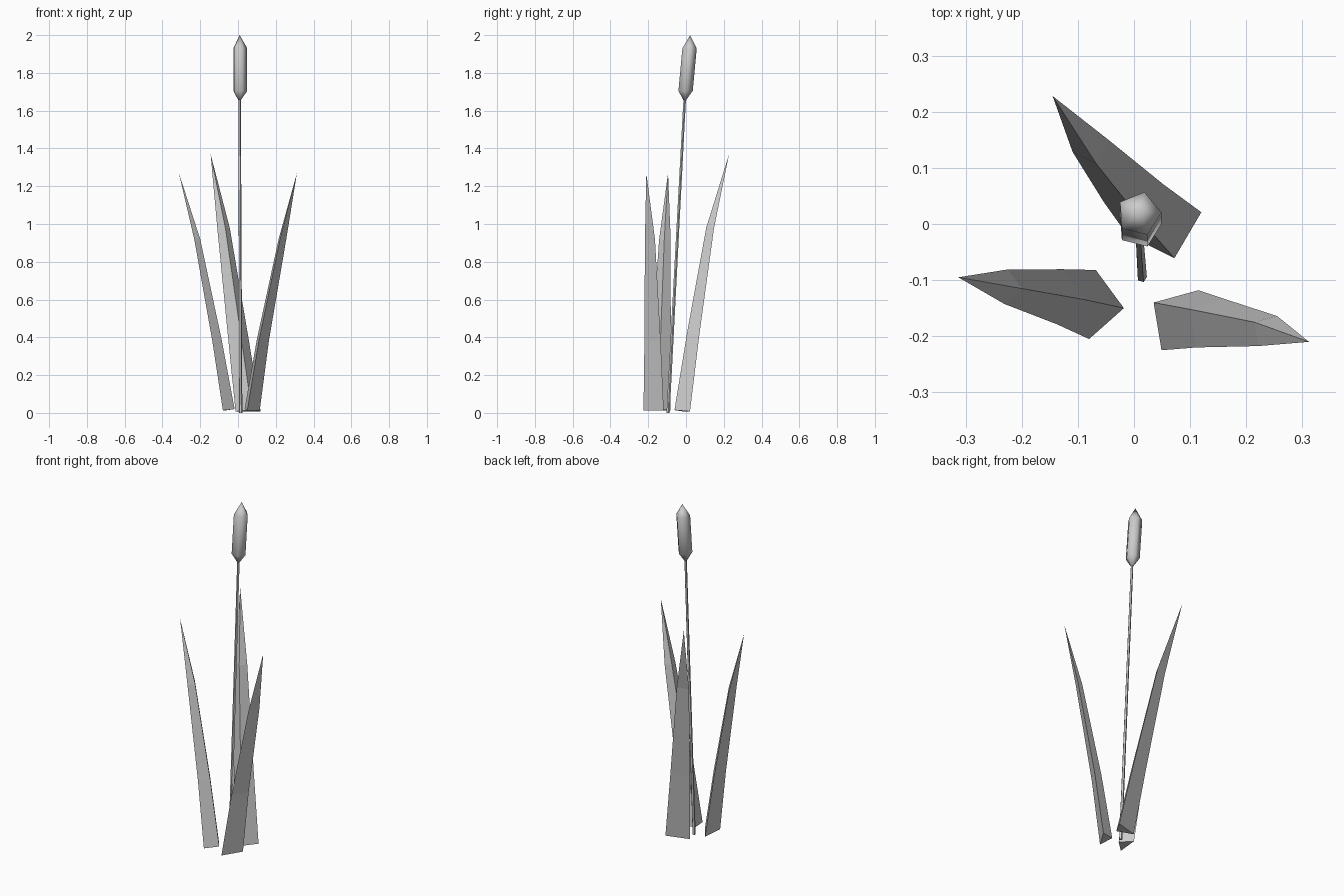
import bpy
import math
from mathutils import Vector

if "Cube" in bpy.data.objects:
    bpy.data.objects.remove(bpy.data.objects["Cube"])


def make_object(name, verts, faces, smooth=False):
    mesh = bpy.data.meshes.new(name)
    mesh.from_pydata(verts, [], faces)
    mesh.polygons.foreach_set("use_smooth", [smooth] * len(faces))
    mesh.update()
    obj = bpy.data.objects.new(name, mesh)
    bpy.context.collection.objects.link(obj)
    return obj


def skin(rings, tip=None):
    """Join equal rings into a capped solid, optionally ending in a point."""
    n = len(rings[0])
    verts = [v for ring in rings for v in ring]
    faces = [tuple(reversed(range(n)))]
    for r in range(len(rings) - 1):
        for i in range(n):
            j = (i + 1) % n
            faces.append((r * n + i, r * n + j, (r + 1) * n + j, (r + 1) * n + i))
    last = (len(rings) - 1) * n
    if tip is None:
        faces.append(tuple(range(last, last + n)))
    else:
        verts.append(tip)
        faces += [(last + i, last + (i + 1) % n, len(verts) - 1) for i in range(n)]
    return verts, faces


def ring(center, radius, start=4, sides=5):
    return [Vector(center) + Vector((radius * math.cos(a), radius * math.sin(a), 0))
            for a in (math.radians(start + 360 * k / sides) for k in range(sides))]


def leaf(name, ridge, side_a, side_b):
    """Three-sided blade: a ridge path plus two side edges narrowing to the tip."""
    rings = []
    for p, s in zip(ridge[:-1], (1.0, 0.8, 0.5)):
        p = Vector(p)
        rings.append([p, p + Vector(side_a) * s, p + Vector(side_b) * s])
    return make_object(name, *skin(rings, Vector(ridge[-1])))


# thin leaning stem
make_object("stem", *skin([ring((0.014, -0.095, 0.0), 0.009),
                           ring((0.008, -0.006, 1.68), 0.007)]))

# five-sided seed head, leaning with the stem
head = [ring((0.008, -0.007, 1.655), 0.007),
        ring((0.009, -0.003, 1.705), 0.04),
        ring((0.009, 0.018, 1.93), 0.04)]
make_object("seed_head", *skin(head, Vector((0.009, 0.022, 2.0))), smooth=True)

# three leaves
leaf("left_leaf",
     [(-0.018, -0.150, 0.02), (-0.087, -0.135, 0.39),
      (-0.200, -0.115, 0.92), (-0.313, -0.095, 1.27)],
     (-0.050, 0.068, -0.007), (-0.062, -0.055, -0.007))
leaf("right_leaf",
     [(0.035, -0.140, 0.02), (0.100, -0.152, 0.39),
      (0.215, -0.175, 0.92), (0.312, -0.210, 1.27)],
     (0.014, -0.085, -0.007), (0.080, 0.022, -0.007))
leaf("back_leaf",
     [(0.072, -0.061, 0.015), (0.014, 0.005, 0.42),
      (-0.067, 0.107, 0.98), (-0.145, 0.228, 1.37)],
     (0.048, 0.082, -0.007), (-0.085, 0.043, -0.007))
